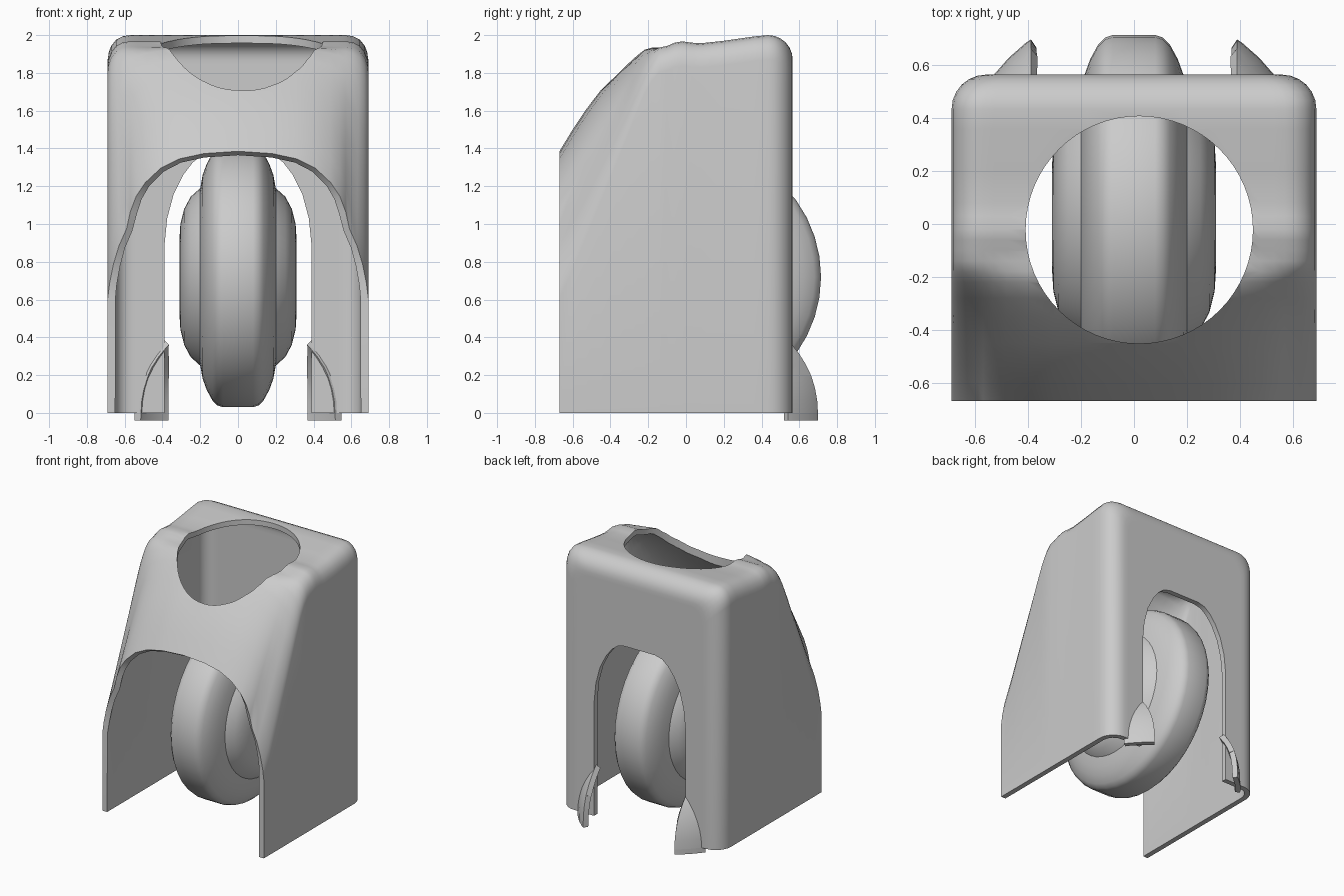
import bpy, bmesh, math
from mathutils import Vector

cube = bpy.data.objects.get("Cube")
if cube:
    bpy.data.objects.remove(cube, do_unlink=True)

grey = bpy.data.materials.new("plain_grey")
grey.use_nodes = True
grey.diffuse_color = (0.6, 0.6, 0.6, 1)
grey.node_tree.nodes["Principled BSDF"].inputs["Base Color"].default_value = (0.6, 0.6, 0.6, 1)


def add_object(name, bm):
    bmesh.ops.recalc_face_normals(bm, faces=bm.faces)
    mesh = bpy.data.meshes.new(name)
    bm.to_mesh(mesh)
    bm.free()
    obj = bpy.data.objects.new(name, mesh)
    bpy.context.collection.objects.link(obj)
    mesh.materials.append(grey)
    return obj


def finish(obj, angle=35):
    """Apply the modifiers, then smooth everything but the sharp edges."""
    graph = bpy.context.evaluated_depsgraph_get()
    obj.data = bpy.data.meshes.new_from_object(obj.evaluated_get(graph))
    obj.modifiers.clear()
    obj.data.shade_smooth()
    obj.data.set_sharp_from_angle(angle=math.radians(angle))


def solidify(obj, thickness):
    mod = obj.modifiers.new("wall", 'SOLIDIFY')
    mod.thickness = thickness
    mod.offset = -1
    mod.use_even_offset = True


def loft(bm, rings, closed):
    rows = [[bm.verts.new(p) for p in ring] for ring in rings]
    n = len(rows[0])
    for a, b in zip(rows, rows[1:]):
        for i in range(n if closed else n - 1):
            j = (i + 1) % n
            bm.faces.new((a[i], a[j], b[j], b[i]))
    return rows


# Housing: arched front section blending into a rounded box
ARCH = [(.69, .78), (.68, .70), (.66, .60), (.63, .50), (.59, .41), (.57, .32), (.54, .24),
        (.49, .165), (.41, .09), (.31, .04), (.18, .012), (0, 0)]
BOX = [(.69, .13), (.684, .09), (.67, .055), (.645, .024), (.61, .006), (.57, 0), (.53, 0),
       (.48, 0), (.4, 0), (.3, 0), (.18, 0), (0, 0)]
ROOF = [(-.67, 1.385), (-.6, 1.5), (-.53, 1.605), (-.45, 1.71), (-.35, 1.82), (-.28, 1.89),
        (-.22, 1.935), (-.18, 1.94), (-.14, 1.935), (-.1, 1.943), (-.06, 1.96), (-.02, 1.967),
        (.03, 1.96), (.08, 1.957), (.2, 1.97), (.36, 1.993), (.435, 2.0)]
BACK, RADIUS = .565, .13


def section(y, height, inset=0):
    blend = min(1, (y + .67) / .52) ** 1.4
    half = []
    for (ax, ad), (bx, bd) in zip(ARCH, BOX):
        half.append((ax + (bx - ax) * blend, height - ad - (bd - ad) * blend))
    top = height
    half = [(x * (1 - inset / .69), z - inset * z / top) for x, z in half]
    half.insert(0, (half[0][0], 0))
    return [(x, y, z) for x, z in half] + [(-x, y, z) for x, z in half[-2::-1]]


rings = [section(y, h) for y, h in ROOF]
for k in range(1, 7):
    a = k * math.pi / 12
    rings.append(section(BACK - RADIUS * (1 - math.sin(a)), 2.0, RADIUS * (1 - math.cos(a))))
rings.append(section(BACK, 2.0, RADIUS + .03))
bm = bmesh.new()
rows = loft(bm, rings, False)
bm.faces.new(rows[-1])
housing = add_object("housing", bm)
solidify(housing, .04)


# Cutters for the round roof hole and the rear wheel arch
def cut(target, cutter):
    cutter.hide_render = True
    mod = target.modifiers.new("cut", 'BOOLEAN')
    mod.operation = 'DIFFERENCE'
    mod.solver = 'EXACT'
    mod.object = cutter


def prism(name, bottom, shift):
    bm = bmesh.new()
    rows = loft(bm, [bottom, [Vector(p) + Vector(shift) for p in bottom]], True)
    bm.faces.new(rows[0])
    bm.faces.new(rows[1])
    return add_object(name, bm)


circle = [(.02 + .43 * math.cos(t * math.pi / 32), -.022 + .43 * math.sin(t * math.pi / 32), 1.45)
          for t in range(64)]
roof_cutter = prism("roof_hole_cutter", circle, (0, 0, 1))
half = [(.39, -.1), (.39, .88), (.375, 1.03), (.34, 1.16), (.29, 1.26), (.24, 1.325),
        (.19, 1.365), (.13, 1.38)]
arch = [(x, .4, z) for x, z in half] + [(-x, .4, z) for x, z in half[::-1]]
arch_cutter = prism("rear_arch_cutter", arch, (0, .5, 0))
for cutter in (roof_cutter, arch_cutter):
    cut(housing, cutter)
finish(housing)
for cutter in (roof_cutter, arch_cutter):
    bpy.data.objects.remove(cutter, do_unlink=True)

# Rear fairings: slices of a thin sphere either side of the arch
for side, name in ((1, "left_fairing"), (-1, "right_fairing")):
    bm = bmesh.new()
    bmesh.ops.create_uvsphere(bm, u_segments=48, v_segments=32, radius=.67)
    bmesh.ops.translate(bm, verts=bm.verts, vec=(0, .155, 0))
    for point, normal in (((0, 0, 0), (0, 0, 1)), ((0, .54, 0), (0, 1, 0)),
                          ((side * .39, 0, 0), (side, 0, 0))):
        bmesh.ops.bisect_plane(bm, geom=bm.verts[:] + bm.edges[:] + bm.faces[:],
                               plane_co=point, plane_no=normal, clear_inner=True)
    fairing = add_object(name, bm)
    # Keep the thickness on the inside of the sphere
    if sum((f.normal.y for f in fairing.data.polygons)) < 0:
        fairing.data.flip_normals()
    solidify(fairing, .04)
    finish(fairing)

# Wheel: half profile (x, radius) mirrored and spun about the axle
PROFILE = [(.31, .2), (.305, .28), (.285, .36), (.25, .425), (.2, .47), (.187, .54),
           (.165, .6), (.135, .655), (.11, .68), (.08, .69)]
profile = PROFILE + [(-x, r) for x, r in PROFILE[::-1]]
STEPS = 40
bm = bmesh.new()
rings = []
for x, r in profile:
    rings.append([(x, .025 + r * math.cos(k * math.tau / STEPS),
                   .72 + r * math.sin(k * math.tau / STEPS)) for k in range(STEPS)])
rows = loft(bm, rings, True)
bm.faces.new(rows[0])
bm.faces.new(rows[-1])
wheel = add_object("wheel", bm)
finish(wheel, 28)
